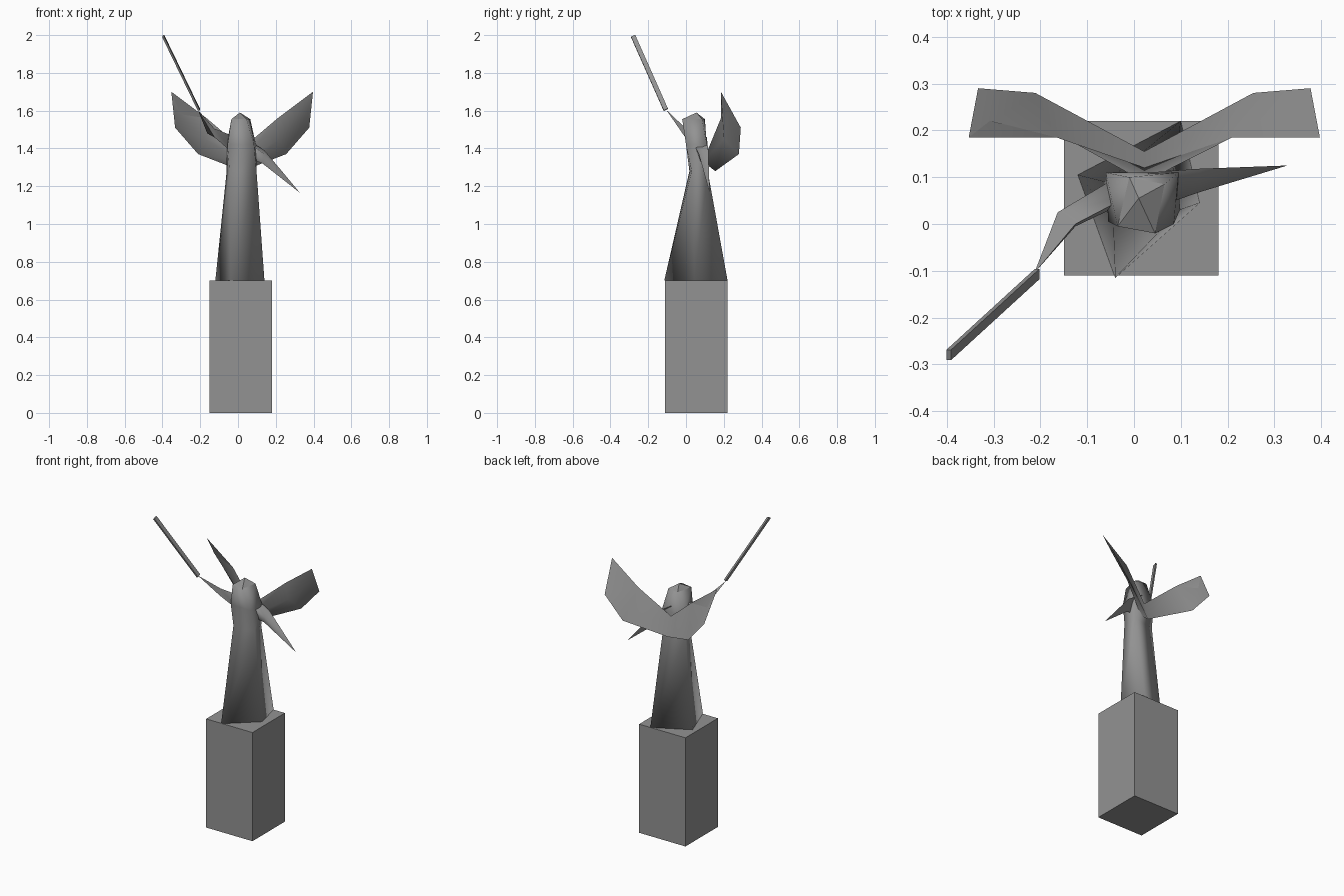
import bpy, bmesh, math
from mathutils import Vector

old = bpy.data.objects.get("Cube")
if old:
    bpy.data.objects.remove(old, do_unlink=True)

stone = bpy.data.materials.new("grey_stone")
stone.use_nodes = True
GREY = (0.29, 0.29, 0.29, 1)
stone.diffuse_color = GREY
stone.node_tree.nodes["Principled BSDF"].inputs["Base Color"].default_value = GREY


def loft(name, rings, sharp=None):
    """Skin matching rings; one-point rings become tips. sharp = smoothing angle, None = flat."""
    bm = bmesh.new()
    loops = [[bm.verts.new(p) for p in ring] for ring in rings]
    for a, b in zip(loops, loops[1:]):
        n = max(len(a), len(b))
        for i in range(n):
            j = (i + 1) % n
            if len(b) == 1:
                bm.faces.new((a[i], a[j], b[0]))
            else:
                bm.faces.new((a[i], a[j], b[j], b[i]))
    for end in (loops[0], loops[-1]):
        if len(end) > 2:
            bm.faces.new(end)
    bmesh.ops.recalc_face_normals(bm, faces=bm.faces)
    mesh = bpy.data.meshes.new(name)
    bm.to_mesh(mesh)
    bm.free()
    mesh.materials.append(stone)
    if sharp:
        mesh.shade_smooth()
        mesh.set_sharp_from_angle(angle=math.radians(sharp))
    ob = bpy.data.objects.new(name, mesh)
    bpy.context.collection.objects.link(ob)
    return ob


def level(z, *points):
    return [(x, y, z) for x, y in points]


# Plinth
square = ((-0.15, -0.11), (0.18, -0.11), (0.18, 0.22), (-0.15, 0.22))
loft("plinth", [level(0, *square), level(0.7, *square)])

# Twisting four-sided robe, narrowing to the waist and rising to the head
crown = level(1.555, (-0.01, 0.1), (-0.035, -0.005), (0.045, -0.02), (0.065, 0.085))
loft("robed_body", [
    level(0.7, (-0.12, 0.105), (-0.04, -0.115), (0.14, 0.045), (0.1, 0.22)),
    level(1.28, (-0.06, 0.09), (-0.045, 0.018), (0.098, 0.03), (0.085, 0.115)),
    level(1.42, (-0.06, 0.11), (-0.055, 0.005), (0.085, 0.0), (0.095, 0.11)),
    crown], 100)

# Low pointed top of the head
loft("head_top", [crown, [(0.01, 0.055, 1.59)]])

# Wings: triangular sections of upper edge, lower edge and inner fold
root = [(0.022, 0.12, 1.4), (0.022, 0.155, 1.28), (0.022, 0.09, 1.33)]
middle = [(0.21, 0.185, 1.56), (0.255, 0.28, 1.37), (0.22, 0.2, 1.45)]
tip = [(0.397, 0.185, 1.7), (0.377, 0.29, 1.51), (0.37, 0.225, 1.59)]


def mirrored(section):
    return [(0.044 - x, y, z) for x, y, z in section]


loft("wings", [mirrored(tip), mirrored(middle), root, middle, tip], 75)

# Lowered left arm, tapering to a point
loft("left_arm", [
    [(0.03, 0.11, 1.46), (0.03, 0.03, 1.45), (0.03, 0.06, 1.36)],
    [(0.14, 0.118, 1.39), (0.14, 0.068, 1.37), (0.13, 0.085, 1.32)],
    [(0.328, 0.125, 1.165)]], 100)

# Raised right arm, bent at the elbow
loft("right_arm", [
    [(-0.02, 0.11, 1.40), (-0.01, 0.05, 1.36), (-0.01, 0.06, 1.46)],
    [(-0.163, 0.025, 1.48), (-0.125, -0.005, 1.46), (-0.125, 0.0, 1.505)],
    [(-0.213, -0.105, 1.605)]], 100)

# Thin blade held up from the hand
hilt, point = Vector((-0.207, -0.107, 1.605)), Vector((-0.396, -0.28, 1.995))
across, thick = Vector((0, 0.011, 0.005)), Vector((0.005, 0, 0.002))
loft("sword", [[end + across + thick, end - across + thick,
                end - across - thick, end + across - thick] for end in (hilt, point)])
